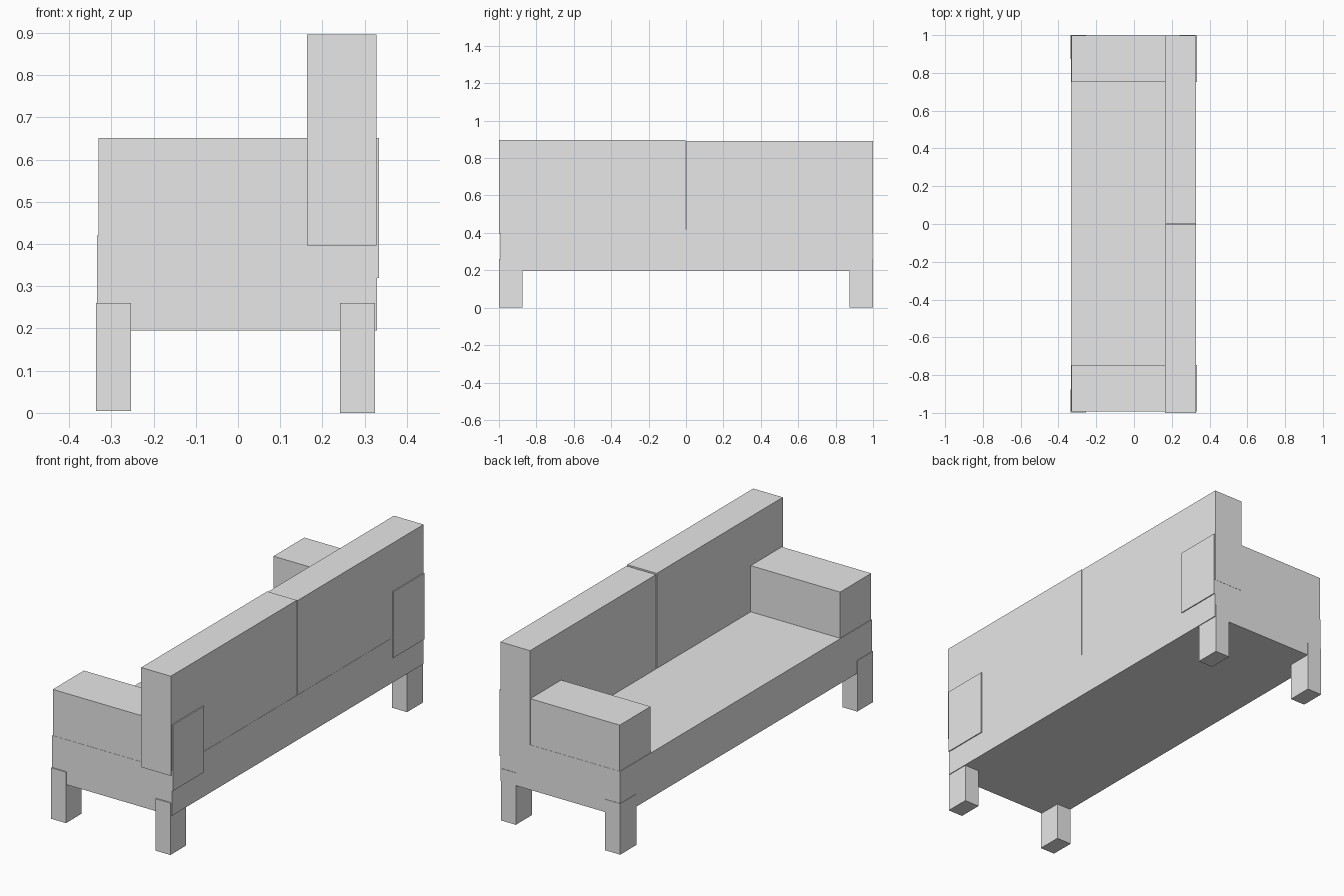
import bpy

cube = bpy.data.objects.get("Cube")
if cube:
    bpy.data.objects.remove(cube, do_unlink=True)

grey = bpy.data.materials.new("light_grey")
grey.use_nodes = True
colour = (0.8, 0.8, 0.8, 1)
grey.diffuse_color = colour
grey.node_tree.nodes["Principled BSDF"].inputs["Base Color"].default_value = colour


def box(name, x, y, z):
    """Box spanning the (min, max) ranges on each axis."""
    bpy.ops.mesh.primitive_cube_add(size=1)
    ob = bpy.context.object
    ob.name = name
    ob.location = [(a + b) / 2 for a, b in (x, y, z)]
    ob.scale = [b - a for a, b in (x, y, z)]
    bpy.ops.object.transform_apply(location=True, rotation=False, scale=True)
    ob.data.materials.append(grey)
    return ob


# Seat base; the sofa opens towards -x
box("seat_base", (-0.334, 0.329), (-0.993, 0.998), (0.195, 0.42))

# Two back cushions with a narrow gap between them
box("back_cushion_right", (0.164, 0.328), (-1, -0.003), (0.397, 0.896))
box("back_cushion_left", (0.164, 0.328), (0.003, 0.999), (0.397, 0.892))

# Arm rests run through to the rear, standing just proud of it
box("arm_right", (-0.331, 0.334), (-0.992, -0.746), (0.32, 0.651))
box("arm_left", (-0.331, 0.334), (0.753, 0.997), (0.32, 0.651))

# Four square legs
for side, y in (("right", (-0.999, -0.875)), ("left", (0.873, 1))):
    box("seat_leg_" + side, (-0.336, -0.253), y, (0.005, 0.26))
    box("back_leg_" + side, (0.242, 0.325), y, (0, 0.26))
